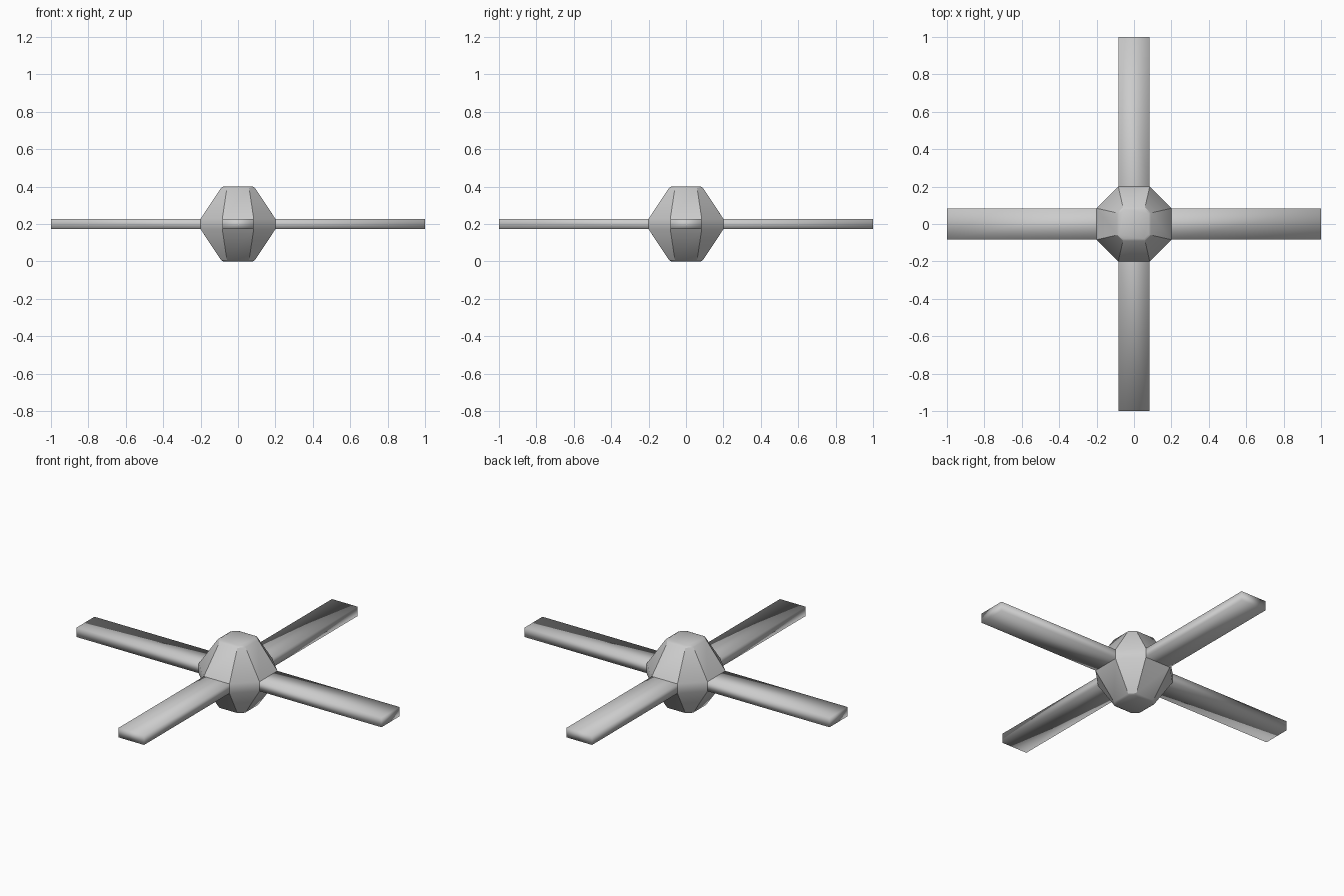
import bpy, bmesh, math
from mathutils import Matrix

if "Cube" in bpy.data.objects:
    bpy.data.objects.remove(bpy.data.objects["Cube"])

MID = 0.2      # height of the arm plane
HALF_W = 0.084  # half width of an arm
HALF_T = 0.028  # half thickness of an arm


def make_object(name, bm, angle=None):
    bmesh.ops.recalc_face_normals(bm, faces=bm.faces[:])
    for f in bm.faces:
        f.smooth = True
    mesh = bpy.data.meshes.new(name)
    bm.to_mesh(mesh)
    bm.free()
    obj = bpy.data.objects.new(name, mesh)
    bpy.context.collection.objects.link(obj)
    return obj


def octagon(bm, r, s, z):
    pts = [(r, -s), (r, s), (s, r), (-s, r), (-r, s), (-r, -s), (-s, -r), (s, -r)]
    return [bm.verts.new((x, y, z)) for x, y in pts]


# Hub: four stacked eight-sided rings, lofted and capped
bm = bmesh.new()
rings = [octagon(bm, *p) for p in (
    (0.086, 0.058, 0.0), (0.2, HALF_W, MID - HALF_T),
    (0.2, HALF_W, MID + HALF_T), (0.086, 0.058, 2 * MID))]
for a, b in zip(rings, rings[1:]):
    for i in range(8):
        j = (i + 1) % 8
        bm.faces.new((a[i], a[j], b[j], b[i]))
bm.faces.new(rings[0][::-1])
bm.faces.new(rings[-1])
# soften the rims of the two caps
cap_edges = [e for e in bm.edges if abs(e.verts[0].co.z - e.verts[1].co.z) < 1e-6
             and abs(e.verts[0].co.z - MID) > 0.1]
bmesh.ops.bevel(bm, geom=cap_edges, offset=0.008, segments=1, affect='EDGES')
hub = make_object("hub", bm)
bpy.context.view_layer.objects.active = hub
hub.select_set(True)
bpy.ops.object.shade_smooth_by_angle(angle=math.radians(30))

# Arms: four flat bars, smooth shaded, open where they meet the hub
for k, name in enumerate(("right_arm", "back_arm", "left_arm", "front_arm")):
    bm = bmesh.new()
    bmesh.ops.create_cube(bm, size=1)
    bmesh.ops.scale(bm, vec=(0.8, 2 * HALF_W, 2 * HALF_T), verts=bm.verts)
    bmesh.ops.translate(bm, vec=(0.6, 0, MID), verts=bm.verts)
    inner = [f for f in bm.faces if f.calc_center_median().x < 0.21]
    bmesh.ops.delete(bm, geom=inner, context='FACES_ONLY')
    bmesh.ops.rotate(bm, matrix=Matrix.Rotation(k * math.pi / 2, 3, 'Z'), verts=bm.verts)
    make_object(name, bm)
